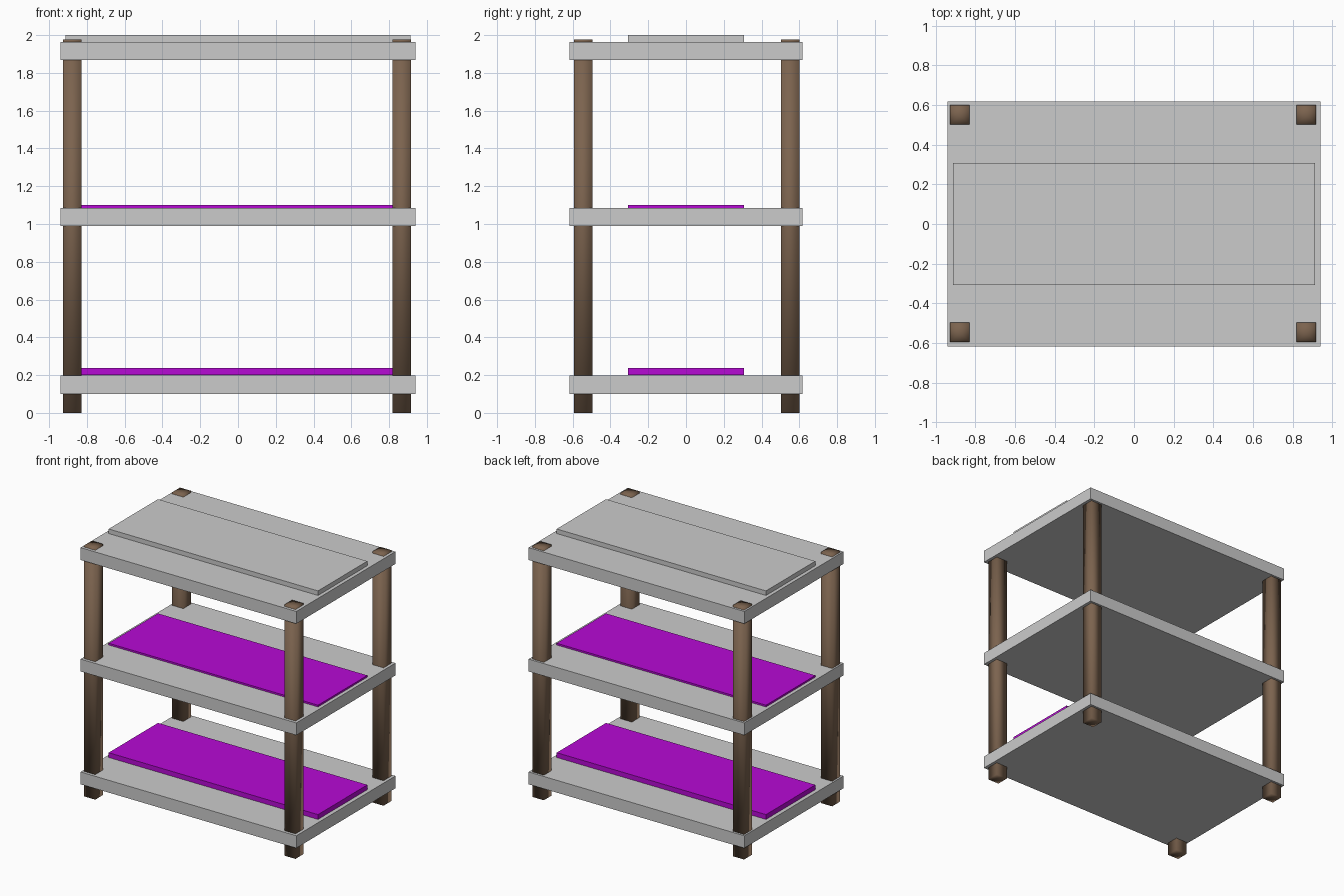
import bpy, bmesh, math
from mathutils import Matrix

if "Cube" in bpy.data.objects:
    bpy.data.objects.remove(bpy.data.objects["Cube"])


def material(name, rgb):
    m = bpy.data.materials.new(name)
    m.diffuse_color = (*rgb, 1.0)
    m.use_nodes = True
    m.node_tree.nodes["Principled BSDF"].inputs["Base Color"].default_value = m.diffuse_color
    return m


GREY = material("shelf grey", (0.60, 0.60, 0.60))
PURPLE = material("purple mat", (0.47, 0.003, 0.66))
BROWN = material("wood brown", (0.20, 0.125, 0.077))


def finish(name, bm, mat):
    me = bpy.data.meshes.new(name)
    bm.to_mesh(me)
    bm.free()
    me.materials.append(mat)
    ob = bpy.data.objects.new(name, me)
    bpy.context.collection.objects.link(ob)
    return ob


def slab(name, half_x, half_y, z0, z1, mat):
    bm = bmesh.new()
    bmesh.ops.create_cube(bm, size=1)
    bmesh.ops.scale(bm, verts=bm.verts, vec=(2 * half_x, 2 * half_y, z1 - z0))
    bmesh.ops.translate(bm, verts=bm.verts, vec=(0, 0, (z0 + z1) / 2))
    return finish(name, bm, mat)


def post(name, x, y, width, height):
    # four-sided smooth-shaded column with fan caps
    bm = bmesh.new()
    r = width / math.sqrt(2)
    bmesh.ops.create_cone(bm, cap_ends=True, segments=4, radius1=r, radius2=r, depth=height)
    square = max(v.co.x for v in bm.verts) > r * 0.9
    if square:
        bmesh.ops.rotate(bm, verts=bm.verts, matrix=Matrix.Rotation(math.pi / 4, 3, 'Z'))
    caps = [f for f in bm.faces if abs(f.normal.z) > 0.9]
    bmesh.ops.poke(bm, faces=caps)
    bmesh.ops.translate(bm, verts=bm.verts, vec=(x, y, height / 2))
    for f in bm.faces:
        f.smooth = True
    return finish(name, bm, BROWN)


# shelves, each with a thin board or mat on it
levels = (("bottom", 0.10, 0.238, PURPLE),
          ("middle", 0.989, 1.10, PURPLE),
          ("top", 1.867, 2.0, GREY))
for label, z, mat_top, colour in levels:
    slab(label + "_shelf", 0.94, 0.617, z, z + 0.097, GREY)
    slab(label + "_mat", 0.912, 0.307, mat_top - 0.038, mat_top, colour)

# corner posts
for side, x in (("left", -0.877), ("right", 0.868)):
    for end, y in (("front", -0.545), ("back", 0.551)):
        post(f"{end}_{side}_post", x, y, 0.098, 1.976)
